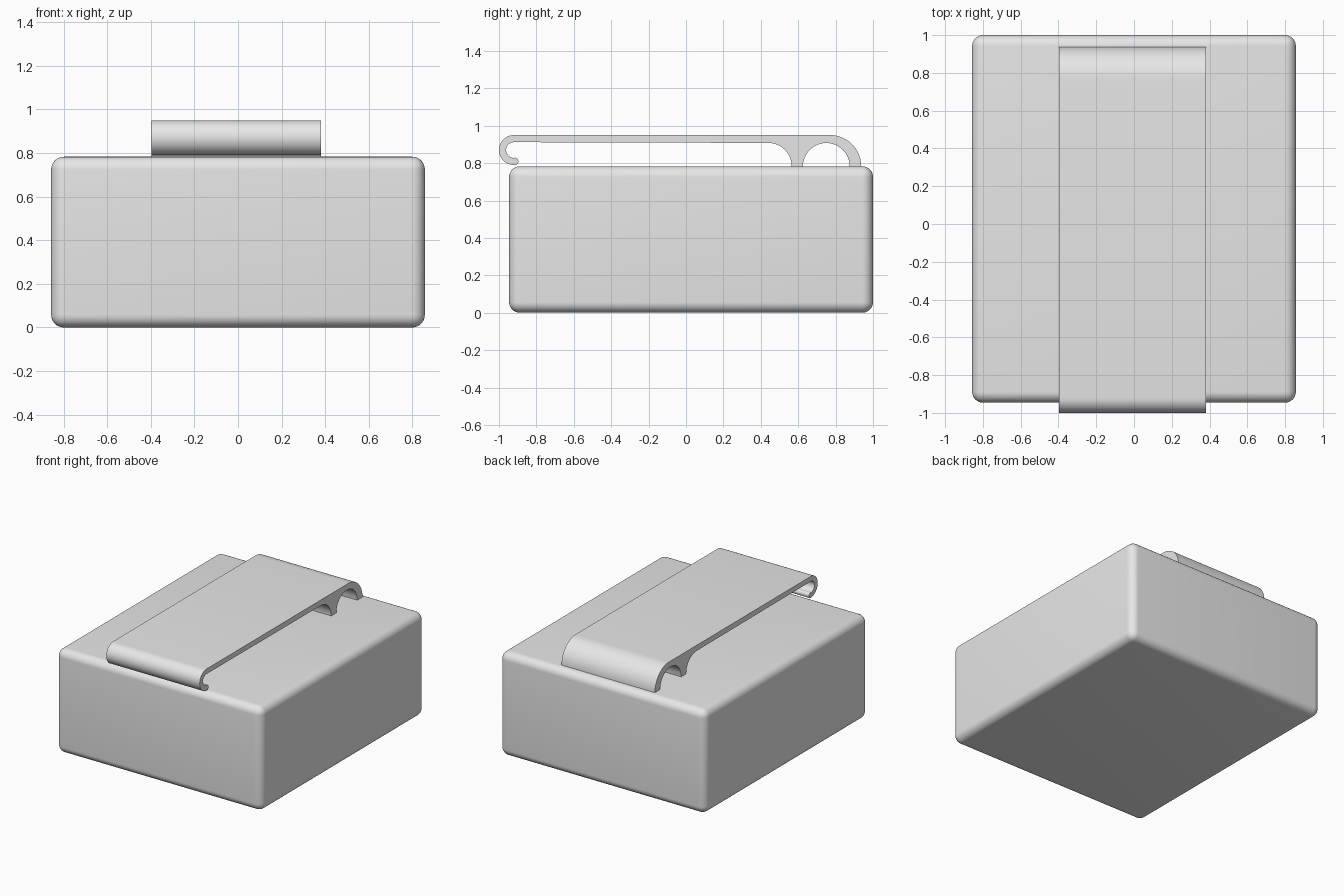
import bpy, bmesh, math

cube = bpy.data.objects.get("Cube")
if cube:
    bpy.data.objects.remove(cube, do_unlink=True)

# Single plain grey
grey = bpy.data.materials.new("light_grey")
grey.use_nodes = True
colour = (0.8, 0.8, 0.8, 1)
grey.diffuse_color = colour
grey.node_tree.nodes["Principled BSDF"].inputs["Base Color"].default_value = colour


def add_object(name, bm):
    bmesh.ops.recalc_face_normals(bm, faces=bm.faces)
    mesh = bpy.data.meshes.new(name)
    bm.to_mesh(mesh)
    bm.free()
    mesh.materials.append(grey)
    obj = bpy.data.objects.new(name, mesh)
    bpy.context.collection.objects.link(obj)
    bpy.ops.object.select_all(action='DESELECT')
    obj.select_set(True)
    bpy.context.view_layer.objects.active = obj
    bpy.ops.object.shade_smooth_by_angle(angle=math.radians(35))
    return obj


def arc(cy, cz, r, start, end, steps=16):
    angles = [math.radians(start + (end - start) * i / steps) for i in range(steps + 1)]
    return [(cy + r * math.cos(a), cz + r * math.sin(a)) for a in angles]


# Rounded box body
TOP = 0.783
bm = bmesh.new()
bmesh.ops.create_cube(bm, size=1)
for v in bm.verts:
    v.co.x *= 1.714
    v.co.y = v.co.y * 1.946 + 0.027
    v.co.z = (v.co.z + 0.5) * TOP
bmesh.ops.bevel(bm, geom=bm.edges[:], offset=0.058, offset_type='OFFSET',
                segments=8, profile=0.5, affect='EDGES')
add_object("body", bm)

# Clip outline in the side plane: hook, strip, two feet with arches
outline = (
    arc(-0.92, 0.87, 0.08, 270, 90)            # outside of hook
    + arc(0.77, TOP, 0.167, 90, 0)             # rounded back
    + arc(0.75, TOP, 0.125, 0, 180)            # arch between feet
    + arc(0.44, TOP, 0.125, 0, 90)             # fillet under strip
    + arc(-0.92, 0.87, 0.042, 90, 270)         # inside of hook
    + arc(-0.917, 0.809, 0.021, 80, -80, 10)   # rounded lip
)
bm = bmesh.new()
side = bm.faces.new([bm.verts.new((-0.397, y, z)) for y, z in outline])
extruded = bmesh.ops.extrude_face_region(bm, geom=[side])
for v in extruded["geom"]:
    if isinstance(v, bmesh.types.BMVert):
        v.co.x = 0.381
add_object("belt_clip", bm)
